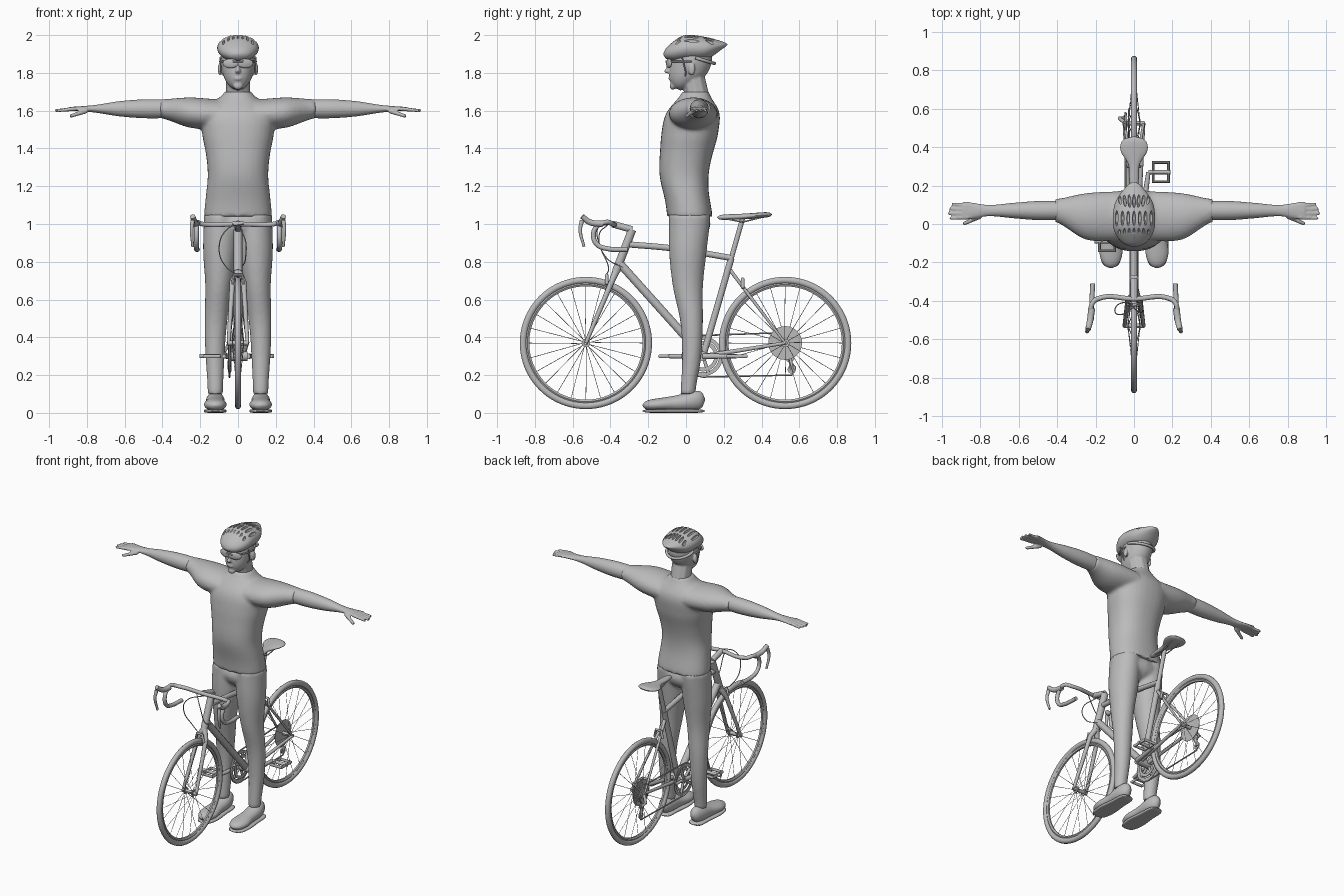
import bpy, bmesh, math
from math import sin, cos, pi, tau, sqrt
from mathutils import Matrix, Vector

default_cube = bpy.data.objects.get("Cube")
if default_cube:
    bpy.data.objects.remove(default_cube, do_unlink=True)


def link(name, data):
    ob = bpy.data.objects.new(name, data)
    bpy.context.collection.objects.link(ob)
    return ob


def add_mesh(name, bm):
    bmesh.ops.recalc_face_normals(bm, faces=bm.faces)
    mesh = bpy.data.meshes.new(name)
    bm.to_mesh(mesh)
    bm.free()
    return link(name, mesh)


def select(objects):
    bpy.ops.object.select_all(action='DESELECT')
    for ob in objects:
        ob.select_set(True)
    bpy.context.view_layer.objects.active = objects[0]


def bake(ob):
    select([ob])
    bpy.ops.object.convert(target='MESH')
    return ob


def mirror(ob):
    modifier = ob.modifiers.new("mirror", 'MIRROR')
    modifier.use_mirror_merge = False
    return bake(ob)


def join(name, objects):
    select(objects)
    bpy.ops.object.join()
    objects[0].name = name
    return objects[0]


def fuse(name, objects, voxel, iterations):
    """Melt overlapping solids into one soft skin."""
    ob = join(name, objects)
    remesh = ob.modifiers.new("remesh", 'REMESH')
    remesh.mode = 'VOXEL'
    remesh.voxel_size = voxel
    ob.modifiers.new("soften", 'SMOOTH').iterations = iterations
    return bake(ob)


def sample(values, t):
    """Smooth curve through evenly spaced values."""
    last = len(values) - 1
    if last == 0:
        return values[0]
    i = min(int(t * last), last - 1)
    s = t * last - i
    a, b, c, d = values[max(i - 1, 0)], values[i], values[i + 1], values[min(i + 2, last)]
    return b + s / 2 * (c - a + s * (2 * a - 5 * b + 4 * c - d + s * (3 * (b - c) + d - a)))


def loft(name, axis, start, end, middle, size, power=2, blunt=None, stations=28, sides=32):
    """Oval sections along an axis; blunt rounds off both ends."""
    bm, rings = bmesh.new(), []
    for i in range(stations + 1):
        t = i / stations
        along = start + (end - start) * t
        shrink = max(.1, sqrt(1 - abs(2 * t - 1) ** blunt)) if blunt else 1
        (ca, cb), (ra, rb) = [[sample(values, t) for values in pair] for pair in (middle, size)]
        ring = []
        for k in range(sides):
            c, s = cos(tau * k / sides), sin(tau * k / sides)
            a = ca + shrink * ra * math.copysign(abs(c) ** (2 / power), c)
            b = cb + shrink * rb * math.copysign(abs(s) ** (2 / power), s)
            ring.append(bm.verts.new({'X': (along, a, b), 'Y': (a, along, b), 'Z': (a, b, along)}[axis]))
        rings.append(ring)
    for low, high in zip(rings, rings[1:]):
        for k in range(sides):
            bm.faces.new((low[k - 1], low[k], high[k], high[k - 1]))
    bm.faces.new(rings[0])
    bm.faces.new(rings[-1])
    return add_mesh(name, bm)


def blob(name, centre, radii, turn=0):
    bm = bmesh.new()
    matrix = Matrix.Translation(centre) @ Matrix.Rotation(turn, 4, 'Z') @ Matrix.Diagonal((*radii, 1))
    bmesh.ops.create_uvsphere(bm, u_segments=20, v_segments=12, radius=1, matrix=matrix)
    return add_mesh(name, bm)


def rods(name, paths, radius, taper=1, curved=False, closed=False, roundness=3):
    curve = bpy.data.curves.new(name, 'CURVE')
    curve.dimensions, curve.use_fill_caps = '3D', True
    curve.bevel_depth, curve.bevel_resolution = radius, roundness
    for path in paths:
        spline = curve.splines.new('BEZIER')
        spline.bezier_points.add(len(path) - 1)
        spline.resolution_u = 8 if curved else 1
        spline.use_cyclic_u = closed
        for i, (point, place) in enumerate(zip(spline.bezier_points, path)):
            point.co = place
            point.handle_left_type = point.handle_right_type = 'AUTO' if curved else 'VECTOR'
            point.radius = 1 + (taper - 1) * i / (len(path) - 1)
    return bake(link(name, curve))


def ring(name, centre, inner, outer, half_width, corners=4, sides=64):
    """Wheel-like ring around the x axis with a many-cornered section."""
    bm, sections = bmesh.new(), []
    grow = 1 / cos(pi / corners)
    for k in range(sides):
        section = []
        for j in range(corners):
            angle = tau * (j + .5) / corners
            r = (inner + outer) / 2 + grow * (outer - inner) / 2 * cos(angle)
            offset = (grow * half_width * sin(angle), r * cos(tau * k / sides), r * sin(tau * k / sides))
            section.append(bm.verts.new(centre + Vector(offset)))
        sections.append(section)
    for k in range(sides):
        one, two = sections[k - 1], sections[k]
        for j in range(corners):
            bm.faces.new((one[j - 1], one[j], two[j], two[j - 1]))
    return add_mesh(name, bm)


# Shirt with short sleeves
torso = loft("torso", 'Z', 1.04, 1.7, ([0], [.02, -.01, .02, .05]),
             ([.18, .17, .16, .17, .19, .19, .07], [.12, .12, .13, .14, .15, .14, .07]), power=2.3)
sleeves = mirror(loft("sleeves", 'X', .1, .41, ([.04, .04, .07], [1.58, 1.59, 1.61]),
                      ([.13, .12, .06], [.08, .08, .05])))
fuse("shirt", [torso, sleeves], .01, 6)

# Legs and hips
legs = mirror(loft("legs", 'Z', 1.05, .1, ([.09, .1, .12, .12], [.02, .01, .01, .03, .03, .01]),
                   ([.09, .09, .07, .06, .05, .04], [.11, .1, .08, .06, .05, .04])))
fuse("legs", [legs, blob("hips", (0, .02, 1), (.17, .11, .09))], .01, 6)

# Shoes
mirror(loft("shoes", 'Y', -.23, .1, ([.12], [.04, .05, .07]),
            ([.05, .06, .05, .05, .04], [.03, .04, .06]), blunt=6))
mirror(loft("shoe_soles", 'Y', -.23, .1, ([.12], [.01]), ([.05, .06, .05, .05], [.01]), power=4, blunt=8))

# Arms and hands
arm = loft("arm", 'X', .37, .89, ([.07], [1.61]), ([.05, .05, .04, .03, .05], [.05, .05, .04, .02, .01]))
finger_paths = []
for k in range(4):
    tip = .97 - .01 * abs(k - 1)
    finger_paths.append([(.86, .035 + .02 * k, 1.61), (tip, .03 + .025 * k, 1.6)])
fingers = rods("fingers", finger_paths, .012, taper=.7)
thumb = rods("thumb", [[(.8, .04, 1.6), (.89, 0, 1.57)]], .014, taper=.7)
mirror(fuse("arms", [arm, fingers, thumb], .006, 4))

# Head
skull = loft("skull", 'Z', 1.71, 1.96, ([0], [-.03, .01, .03, .03]),
             ([.06, .08, .09, .08], [.06, .1, .11, .1]), blunt=4)
neck = rods("neck", [[(0, .07, 1.63), (0, .03, 1.8)]], .066)
features = [blob("nose_tip", (0, -.1, 1.81), (.013, .015, .013)),
            blob("nose_bridge", (0, -.09, 1.83), (.01, .013, .03)),
            blob("lips", (0, -.08, 1.77), (.025, .014, .01)),
            blob("chin", (0, -.07, 1.73), (.025, .016, .02)),
            mirror(blob("ears", (.095, .03, 1.82), (.012, .02, .034), turn=-.3))]
fuse("head", [skull, neck] + features, .006, 4)

# Sunglasses
mirror(blob("lenses", (.04, -.09, 1.85), (.043, .01, .025), turn=.3))
half_circle = [pi * k / 8 for k in range(9)]
rods("glasses_frame", [[(.095 * cos(a), .03 - .135 * sin(a), 1.86) for a in half_circle]], .005, curved=True)

# Helmet with rows of vents
helmet = loft("helmet", 'Y', -.12, .22, ([0], [1.9, 1.93, 1.93, 1.95]),
              ([.09, .11, .1, .05], [.05, .07, .06, .02]), blunt=4, sides=40)
vents = []
for y, narrowing in ((-.06, .9), (.03, 1), (.12, .8)):
    for k in range(-3, 4):
        x = .03 * k * narrowing
        z = 1.93 + .07 * narrowing * sqrt(1 - (.28 * k) ** 2)
        vents.append(blob("vent", (x, y, z), (.008, .04, .014), turn=.8 * k * (.03 - y)))
cutter = join("vent_cutter", vents)
cutter.hide_render = True
carve = helmet.modifiers.new("vents", 'BOOLEAN')
carve.operation, carve.object, carve.solver = 'DIFFERENCE', cutter, 'EXACT'
bake(helmet)
bpy.data.objects.remove(cutter, do_unlink=True)
rods("helmet_cradle", [[(.09 * cos(a), .05 + .1 * sin(a), 1.88 - .03 * sin(a)) for a in half_circle]],
     .009, curved=True)
mirror(rods("helmet_straps", [[(.095, -.02, 1.88), (.09, 0, 1.8), (0, -.03, 1.71)]], .004))

# Key points of the bicycle
front_hub, rear_hub = Vector((0, -.53, .37)), Vector((0, .525, .37))
crank_axle, crown, head_top = Vector((0, .09, .3)), Vector((0, -.37, .75)), Vector((0, -.285, .97))
seat_joint, seat_top, bar_middle = Vector((0, .24, .82)), Vector((0, .3, 1.03)), Vector((0, -.39, 1))

# Wheels
for label, hub in (("front", front_hub), ("rear", rear_hub)):
    ring(label + "_tyre", hub, .315, .35, .016, corners=10, sides=80)
    ring(label + "_rim", hub, .3, .32, .01, corners=6, sides=80)
    ring(label + "_hub", hub, .005, .012, .055)
    spokes = []
    for k in range(24):
        side = (-1) ** k
        ring(label + "_hub_flange", hub + Vector((.03 * side, 0, 0)), .01, .022, .003) if k < 2 else None
        inner, outer = tau * (k + .6 * side) / 24, tau * k / 24
        spokes.append([hub + Vector((.03 * side, .02 * cos(inner), .02 * sin(inner))),
                       hub + Vector((0, .3 * cos(outer), .3 * sin(outer)))])
    rods(label + "_spokes", spokes, .0015, roundness=0)

# Frame and fork
top_front = crown.lerp(head_top, .65)
rods("head_tube", [[crown, head_top]], .023)
rods("top_tube", [[top_front, top_front.lerp(seat_joint, .45) + Vector((0, 0, .01)), seat_joint]], .017, curved=True)
rods("down_tube", [[crown.lerp(head_top, .2), crank_axle]], .023)
rods("seat_tube", [[crank_axle, seat_joint]], .018)
rods("seat_post", [[seat_joint, seat_top]], .014)
ring("bottom_bracket", crank_axle, .005, .025, .05)
sideways = Vector((.05, 0, 0))
mirror(rods("seat_stays", [[seat_joint.lerp(crank_axle, .1), rear_hub + sideways]], .01, taper=.7))
mirror(rods("chain_stays", [[crank_axle + sideways / 2, rear_hub + sideways]], .013, taper=.7))
mirror(rods("fork", [[crown, crown.lerp(front_hub, .15) + sideways * .6, front_hub + sideways]], .02, taper=.5))
for label, y, z in (("front", -.42, .73), ("rear", .3, .71)):
    rods(label + "_brake", [[(-.03, y, z - .05), (-.02, y, z), (.02, y, z), (.03, y, z - .05)]], .009)

# Saddle
loft("saddle", 'Y', .165, .455, ([0], [1.035, 1.04, 1.05]), ([.02, .025, .03, .07, .07], [.015]), blunt=8)
mirror(rods("saddle_rails", [[(.01, .2, 1.03), (.02, .3, 1.01), (.03, .42, 1.04)]], .004))

# Handlebar, hoods, levers and cables
rods("stem", [[head_top, bar_middle]], .019)
drop = [(.22, -.42 - .07 * sin(a), .94 + .07 * cos(a)) for a in half_circle[::2]]
mirror(rods("handlebar", [[bar_middle, (.19, -.39, 1)] + drop + [(.215, -.31, .865)]], .013, curved=True))
mirror(rods("brake_hoods", [[(.22, -.44, 1), (.23, -.51, 1.01), (.24, -.55, 1.04)]], .018, taper=.8, curved=True))
mirror(rods("brake_levers", [[(.24, -.55, 1.02), (.245, -.56, .97), (.24, -.54, .88)]], .012, taper=.6, curved=True))
rods("cables", [[(.03, -.41, 1), (-.06, -.47, .97), (-.1, -.45, .87), (-.06, -.41, .77), (0, -.42, .73)],
                [(-.03, -.41, 1), (.03, -.46, .94), (.04, -.42, .82), (.02, -.33, .77)]],
     .003, curved=True, roundness=1)

# Drivetrain on the model's right
gear_side = Vector((-.045, 0, 0))
ring("large_chainring", crank_axle + gear_side, .085, .105, .002)
ring("small_chainring", crank_axle + gear_side * .8, .06, .08, .002)
arms = [Vector((0, .09 * cos(tau * k / 5), .09 * sin(tau * k / 5))) for k in range(5)]
rods("chainring_spider", [[crank_axle + gear_side, crank_axle + gear_side + arm_end] for arm_end in arms], .009)
for k in range(7):
    ring("sprocket", rear_hub + gear_side * (1 - k / 12), .01, .035 + .009 * k, .0012)
jockeys = [Vector((-.045, .55, .29)), Vector((-.045, .56, .23))]
for jockey in jockeys:
    ring("jockey_wheel", jockey, .006, .022, .004)
rods("derailleur", [[rear_hub + gear_side, (-.075, .55, .32)] + jockeys], .01)
around_ring = [crank_axle + gear_side + Vector((0, -.11 * sin(a), .11 * cos(a))) for a in half_circle]
tension = [(-.045, y, z) for y, z in ((.56, .2), (.58, .24), (.54, .29), (.58, .36), (.525, .425))]
rods("chain", [around_ring + tension], .005, closed=True, roundness=1)

# Cranks and pedals
for side in (1, -1):
    reach = Vector((0, .18 * side, 0))
    pedal = crank_axle + reach + Vector((.14 * side, 0, 0))
    rods("crank", [[crank_axle + sideways * side, pedal - sideways * side * 1.3]], .016, taper=.7)
    rods("pedal_axle", [[pedal - sideways * 1.3, pedal + sideways]], .011)
    rods("pedal_cage", [[pedal + Vector((.04 * a, .05 * b, 0)) for a, b in ((1, 1), (-1, 1), (-1, -1), (1, -1))]],
         .01, closed=True)

# One grey finish, smooth with crisp edges
grey = bpy.data.materials.new("plain grey")
grey.use_nodes = True
grey.diffuse_color = (.5, .5, .5, 1)
grey.node_tree.nodes["Principled BSDF"].inputs["Base Color"].default_value = grey.diffuse_color
meshes = [ob for ob in bpy.context.scene.objects if ob.type == 'MESH']
for ob in meshes:
    ob.data.materials.append(grey)
select(meshes)
bpy.ops.object.shade_smooth_by_angle(angle=math.radians(40))
